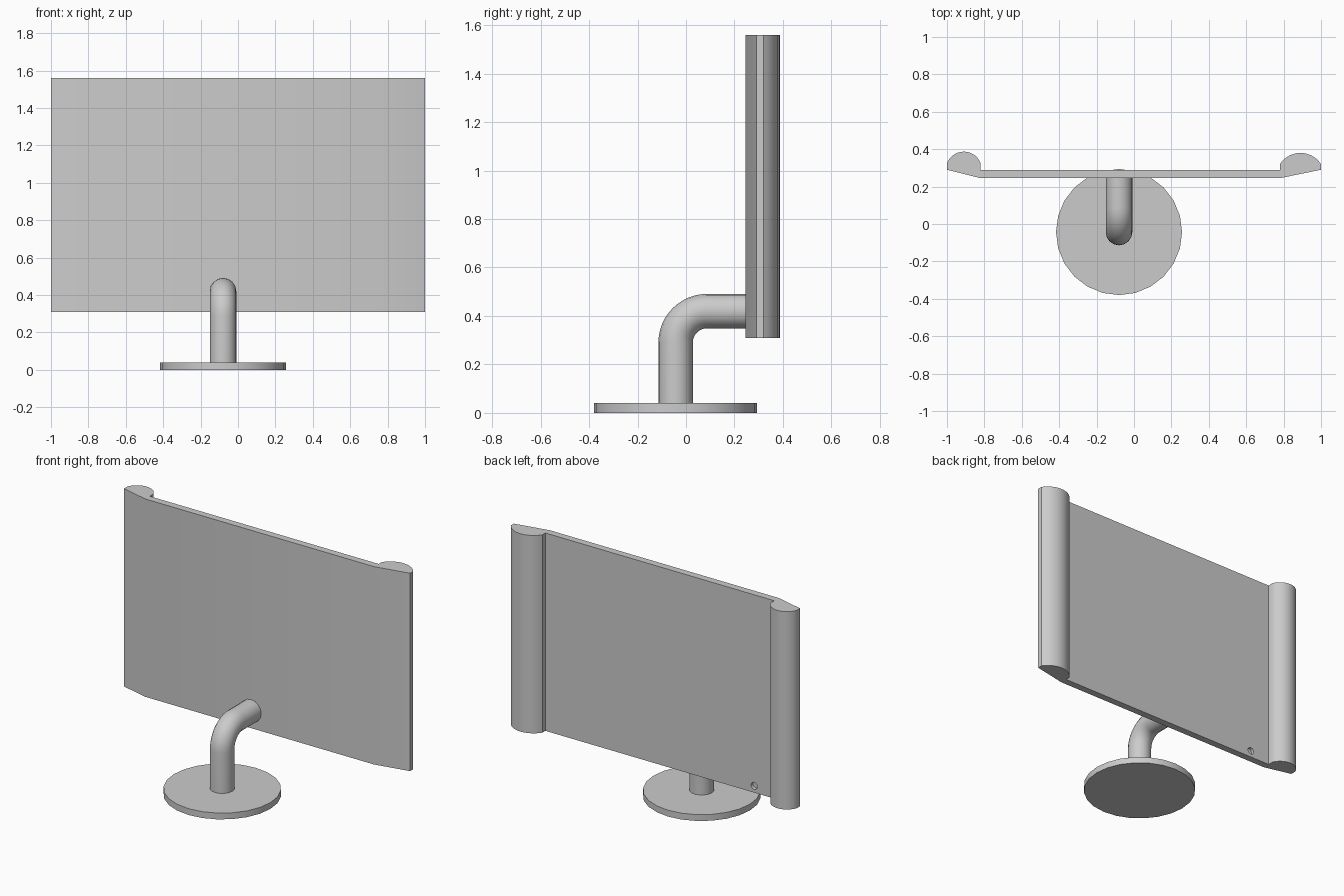
import bpy, bmesh, math

if "Cube" in bpy.data.objects:
    bpy.data.objects.remove(bpy.data.objects["Cube"], do_unlink=True)

GREY = (0.6, 0.6, 0.6, 1)
grey = bpy.data.materials.new("plain grey")
grey.use_nodes = True
grey.diffuse_color = GREY
grey.node_tree.nodes["Principled BSDF"].inputs["Base Color"].default_value = GREY


def activate(obj):
    bpy.ops.object.select_all(action="DESELECT")
    obj.select_set(True)
    bpy.context.view_layer.objects.active = obj


def finish(obj):
    obj.data.materials.clear()
    obj.data.materials.append(grey)
    activate(obj)
    bpy.ops.object.shade_smooth_by_angle(angle=math.radians(30))


def cylinder(name, radius, depth, centre, sides, rotation=(0, 0, 0)):
    bpy.ops.mesh.primitive_cylinder_add(vertices=sides, radius=radius, depth=depth,
                                        location=centre, rotation=rotation)
    bpy.context.object.name = name
    return bpy.context.object


def arc(x_start, x_end, y, rise, steps=14):
    """Shallow circular arc bulging to +y between two points at the same y."""
    half = abs(x_end - x_start) / 2
    radius = (half ** 2 + rise ** 2) / (2 * rise)
    spread = math.asin(half / radius)
    sign = 1 if x_end > x_start else -1
    mid = (x_start + x_end) / 2
    angles = [spread * (2 * i / steps - 1) for i in range(steps + 1)]
    return [(mid + sign * radius * math.sin(a),
             y + rise - radius * (1 - math.cos(a))) for a in angles]


# Screen with rounded side speakers, extruded upwards from a plan outline
BOTTOM, TOP = 0.31, 1.56
FRONT, BACK = 0.245, 0.29
outline = [(-1, BACK), (-0.82, FRONT), (0.78, FRONT), (1, BACK)]
outline += arc(1, 0.78, 0.32, 0.06)
outline += [(0.78, BACK), (-0.82, BACK)]
outline += arc(-0.82, -1, 0.325, 0.062)

bm = bmesh.new()
face = bm.faces.new([bm.verts.new((x, y, BOTTOM)) for x, y in outline])
top = bmesh.ops.extrude_face_region(bm, geom=[face])["geom"]
bmesh.ops.translate(bm, vec=(0, 0, TOP - BOTTOM),
                    verts=[v for v in top if isinstance(v, bmesh.types.BMVert)])
bmesh.ops.recalc_face_normals(bm, faces=bm.faces)
mesh = bpy.data.meshes.new("screen_panel")
bm.to_mesh(mesh)
bm.free()
panel = bpy.data.objects.new("screen_panel", mesh)
bpy.context.collection.objects.link(panel)

# Small round recess in the lower corner of the screen
cutter = cylinder("recess_cutter", 0.022, 0.04, (-0.68, BACK, 0.353), 20,
                  (math.pi / 2, 0, 0))
cut = panel.modifiers.new("recess", "BOOLEAN")
cut.operation = "DIFFERENCE"
cut.solver = "EXACT"
cut.object = cutter
activate(panel)
bpy.ops.object.modifier_apply(modifier=cut.name)
bpy.data.objects.remove(cutter, do_unlink=True)
finish(panel)

# Round foot
STAND_X, STAND_Y = -0.08, -0.043
finish(cylinder("stand_base", 0.337, 0.04, (STAND_X, STAND_Y, 0.02), 24))

# Bent tube joining the foot to the screen
BEND, HEIGHT = 0.13, 0.42
path = [(STAND_Y, 0.03)]
for i in range(13):
    a = math.pi / 2 * i / 12
    path.append((STAND_Y + BEND * (1 - math.cos(a)), HEIGHT - BEND * (1 - math.sin(a))))
path.append((FRONT + 0.02, HEIGHT))

curve = bpy.data.curves.new("stand_neck", "CURVE")
curve.dimensions = "3D"
curve.bevel_depth = 0.071
curve.bevel_resolution = 6
curve.use_fill_caps = True
spline = curve.splines.new("POLY")
spline.points.add(len(path) - 1)
for point, (y, z) in zip(spline.points, path):
    point.co = (STAND_X, y, z, 1)
neck = bpy.data.objects.new("stand_neck", curve)
bpy.context.collection.objects.link(neck)
activate(neck)
bpy.ops.object.convert(target="MESH")
finish(bpy.context.object)
